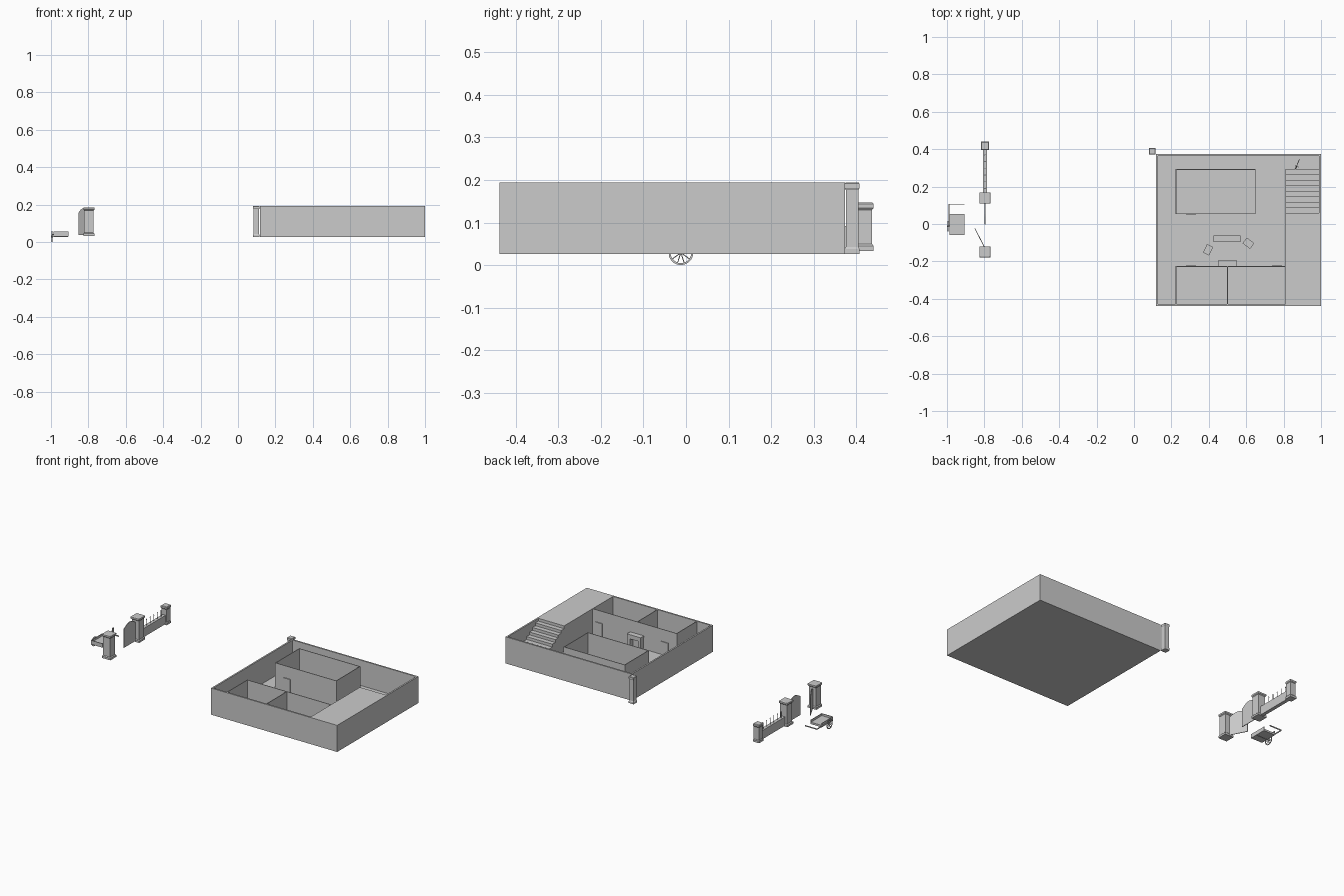
import bpy, bmesh
from math import pi, cos, sin, radians
from mathutils import Vector, Matrix

if "Cube" in bpy.data.objects:
    bpy.data.objects.remove(bpy.data.objects["Cube"])


def finish(name, bm):
    bmesh.ops.recalc_face_normals(bm, faces=bm.faces)
    me = bpy.data.meshes.new(name)
    bm.to_mesh(me)
    bm.free()
    ob = bpy.data.objects.new(name, me)
    bpy.context.collection.objects.link(ob)
    return ob


def add_box(bm, x0, x1, y0, y1, z0, z1):
    m = Matrix.Translation(((x0 + x1) / 2, (y0 + y1) / 2, (z0 + z1) / 2))
    m = m @ Matrix.Diagonal((x1 - x0, y1 - y0, z1 - z0, 1))
    bmesh.ops.create_cube(bm, size=1, matrix=m)


def boxes(name, *dims):
    bm = bmesh.new()
    for d in dims:
        add_box(bm, *d)
    return finish(name, bm)


def prism(name, pts, offset):
    # flat outline pushed along an offset vector
    bm = bmesh.new()
    f = bm.faces.new([bm.verts.new(p) for p in pts])
    r = bmesh.ops.extrude_face_region(bm, geom=[f])
    vs = [g for g in r['geom'] if isinstance(g, bmesh.types.BMVert)]
    bmesh.ops.translate(bm, verts=vs, vec=Vector(offset))
    return finish(name, bm)


def rod(bm, a, b, r, n=6):
    a, b = Vector(a), Vector(b)
    q = (b - a).to_track_quat('Z', 'Y').to_matrix().to_4x4()
    bmesh.ops.create_cone(bm, cap_ends=True, segments=n, radius1=r, radius2=r,
                          depth=(b - a).length, matrix=Matrix.Translation((a + b) / 2) @ q)


def pillar(name, x, y, profile):
    # square column from (half width, height) pairs
    bm = bmesh.new()
    rings = [[bm.verts.new((x + sx * h, y + sy * h, z))
              for sx, sy in ((-1, -1), (1, -1), (1, 1), (-1, 1))] for h, z in profile]
    for lo, hi in zip(rings, rings[1:]):
        for i in range(4):
            bm.faces.new((lo[i], lo[(i + 1) % 4], hi[(i + 1) % 4], hi[i]))
    bm.faces.new(rings[0])
    bm.faces.new(rings[-1])
    return finish(name, bm)


def capped(h, z0, z1):
    return [(h, z0), (h, z0 + .012), (h * .84, z0 + .017), (h * .84, z1 - .018),
            (h, z1 - .013), (h, z1 - .003), (h * .85, z1)]


# sunken floor shell
B, F, T, W = .026, .034, .194, .01
X0, X1, Y0, Y1 = .118, 1.0, -.438, .373
boxes("floor", (X0, X1, Y0, Y1, B, F))
boxes("outer_walls", (X0, X0 + W, Y0, Y1, F, T), (X1 - W, X1, Y0, Y1, F, T),
      (X0 + W, X1 - W, Y0, Y0 + W, F, T), (X0 + W, X1 - W, Y1 - W, Y1, F, T))

# room partitions
t = .004
boxes("back_room_walls", (.222, .65, .29, .294, F, T), (.222, .65, .053, .057, F, T),
      (.222, .222 + t, .057, .29, F, T), (.65 - t, .65, .057, .29, F, T))
boxes("front_room_walls", (.222, .81, -.229, -.225, F, T), (.222, .222 + t, Y0 + W, -.229, F, T),
      (.498, .502, Y0 + W, -.229, F, T))

# stairs and landing as one stepped profile
steps, ya, yb = 9, .294, .06
prof = [(Y0 + W, F), (ya, F)]
for i in range(steps):
    y = ya + (yb - ya) * i / (steps - 1)
    z = F + (T - F) * (i + 1) / steps
    prof.append((y, z))
    prof.append((ya + (yb - ya) * (i + 1) / (steps - 1) if i < steps - 1 else Y0 + W, z))
prism("stairs_and_landing", [(.81, y, z) for y, z in prof], (.18, 0, 0))

# doors
for n, (x, y, s) in enumerate(((.305, .053, -1), (.305, -.225, 1), (.765, -.225, 1))):
    y2 = y + s * .005
    boxes(f"door_{n + 1}", (x - .024, x + .024, min(y, y2), max(y, y2), F, .118))

# fireplace
boxes("fireplace", (.455, .472, -.225, -.195, F, .108), (.528, .545, -.225, -.195, F, .108),
      (.472, .528, -.225, -.195, .09, .108), (.452, .548, -.225, -.192, .108, .118))

# seating
for name, x, y, sx, sy, a in (("sofa", .498, -.079, .145, .036, 0),
                              ("armchair_left", .396, -.138, .036, .05, -25),
                              ("armchair_right", .612, -.103, .05, .038, -38)):
    ob = boxes(name, (-sx / 2, sx / 2, -sy / 2, sy / 2, 0, .035))
    ob.location = (x, y, F)
    ob.rotation_euler.z = radians(a)

# leaning tool near the stairs
bm = bmesh.new()
rod(bm, (.86, .286, .04), (.884, .346, .105), .002)
rod(bm, (.86, .312, .065), (.88, .304, .065), .002)
finish("leaning_tool", bm)

# corner and gate pillars
pillar("corner_pillar", .098, .39, capped(.0175, B, T))
pillar("gate_pillar_front", -.797, -.149, capped(.03, .033, .186))
pillar("gate_pillar_back", -.797, .139, capped(.03, .033, .186))
pillar("fence_end_pillar", -.797, .418, capped(.022, .033, .147))

# fence wall with spikes
boxes("fence_wall", (-.808, -.786, .163, .4, .037, .092))
bm = bmesh.new()
for i in range(6):
    y = .19 + i * .036
    rod(bm, (-.797, y, .09), (-.797, y, .128), .0017)
    bmesh.ops.create_cone(bm, segments=4, radius1=.0035, radius2=0, depth=.01,
                          matrix=Matrix.Translation((-.797, y, .133)))
finish("fence_spikes", bm)


# arched gate leaves, one closed and one swung open
def gate(name, hinge, end):
    hinge, end = Vector(hinge), Vector(end)
    pts = [(hinge.x, hinge.y, .038), (end.x, end.y, .038)]
    for i in range(9):
        p = end.lerp(hinge, i / 8)
        pts.append((p.x, p.y, .155 + .025 * sin(pi * i / 8)))
    d = (end - hinge).normalized() * .004
    prism(name, pts, (-d.y, d.x, 0))


gate("gate_leaf_closed", (-.798, .112), (-.798, -.004))
gate("gate_leaf_open", (-.799, -.12), (-.85, -.022))

# cart bed with raised rim
boxes("cart_bed", (-.987, -.906, -.06, .053, .031, .043),
      (-.987, -.983, -.06, .053, .043, .056), (-.91, -.906, -.06, .053, .043, .056),
      (-.983, -.91, -.06, -.056, .043, .056))
boxes("cart_handle", (-.991, -.987, -.012, .107, .037, .043), (-.991, -.906, .103, .107, .037, .043))

# cart wheel, spokes and axle
bm = bmesh.new()
c, N = Vector((-.995, -.012, .029)), 20
for i in range(N):
    a = 2 * pi * i / N
    ring = [(-.002, .0245), (.002, .0245), (.002, .029), (-.002, .029)]
    for dx, r in ring:
        bm.verts.new(c + Vector((dx, r * cos(a), r * sin(a))))
bm.verts.ensure_lookup_table()
for i in range(N):
    for k in range(4):
        j, m = (i + 1) % N, (k + 1) % 4
        bm.faces.new([bm.verts[n] for n in (i * 4 + k, i * 4 + m, j * 4 + m, j * 4 + k)])
for i in range(10):
    a = 2 * pi * i / 10
    rod(bm, c, c + Vector((0, .026 * cos(a), .026 * sin(a))), .0012, 5)
rod(bm, c + Vector((-.005, 0, 0)), c + Vector((.006, 0, 0)), .005, 10)
rod(bm, c, c + Vector((.085, 0, 0)), .002)
finish("cart_wheel", bm)
